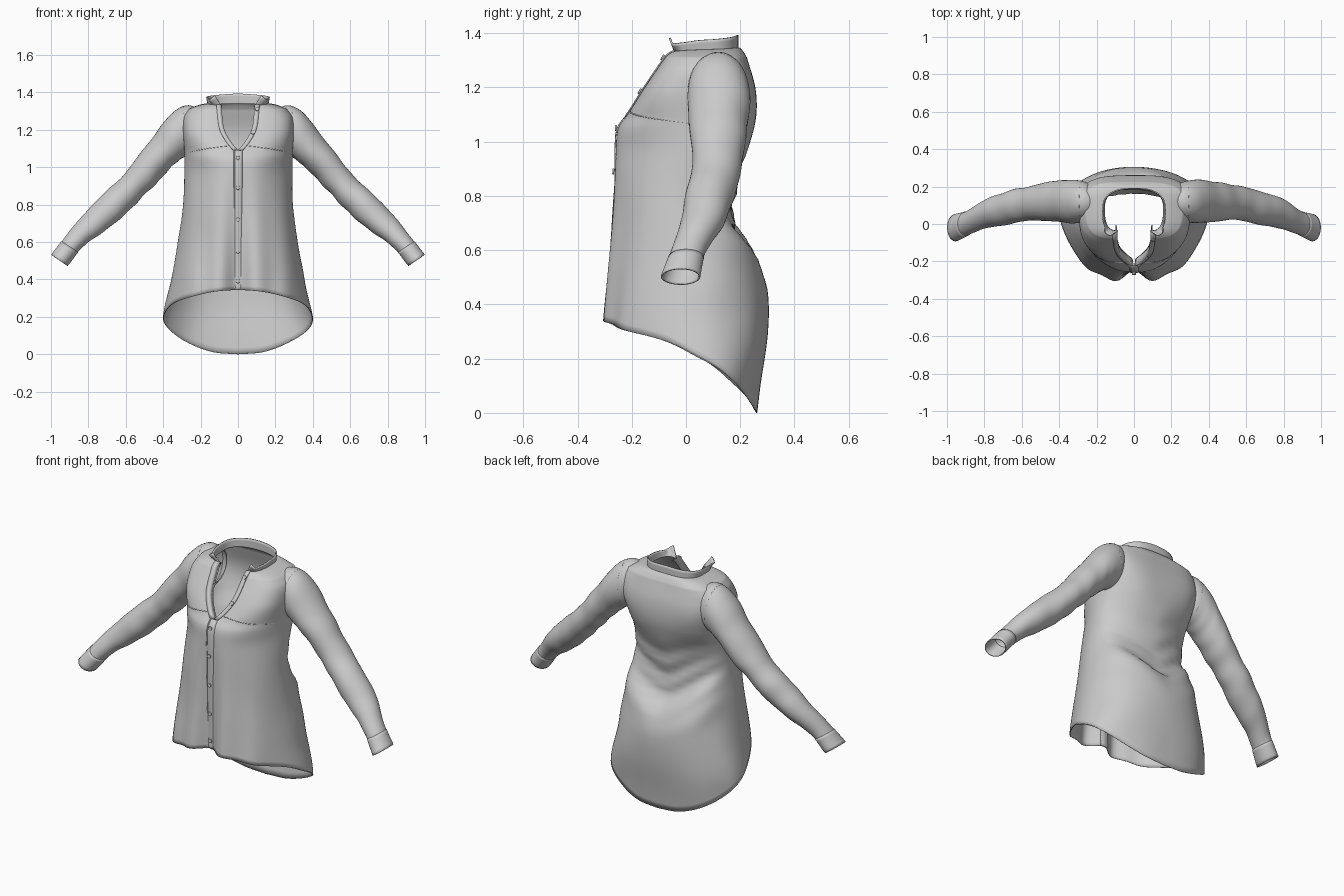
import bpy, bmesh, math
from mathutils import Vector, noise

if "Cube" in bpy.data.objects:
    bpy.data.objects.remove(bpy.data.objects["Cube"])


def interp(t, table):
    """Smooth interpolation of rows (t, a, b, ...)."""
    t = min(max(t, table[0][0]), table[-1][0])
    i = 0
    while i < len(table) - 2 and t > table[i + 1][0]:
        i += 1
    p, q = table[i], table[i + 1]
    o, r = table[max(i - 1, 0)], table[min(i + 2, len(table) - 1)]
    h = q[0] - p[0]
    k = (t - p[0]) / h
    out = []
    for c in range(1, len(p)):
        m0 = (q[c] - o[c]) / (q[0] - o[0]) * h
        m1 = (r[c] - p[c]) / (r[0] - p[0]) * h
        out.append((2*k**3 - 3*k*k + 1) * p[c] + (k**3 - 2*k*k + k) * m0
                   + (3*k*k - 2*k**3) * q[c] + (k**3 - k*k) * m1)
    return out


def sheet(name, rows, thickness=0.005, cut=None):
    """Cloth surface through a grid of points; faces whose centre passes cut are left out."""
    bm = bmesh.new()
    grid = [[bm.verts.new(p) for p in row] for row in rows]
    for a, b in zip(grid, grid[1:]):
        for i in range(len(a) - 1):
            bm.faces.new((a[i], a[i + 1], b[i + 1], b[i]))
    bmesh.ops.remove_doubles(bm, verts=bm.verts, dist=0.0005)
    if cut:
        bmesh.ops.delete(bm, geom=[f for f in bm.faces if cut(f.calc_center_median())], context='FACES')
    bmesh.ops.recalc_face_normals(bm, faces=bm.faces)
    for f in bm.faces:
        f.smooth = True
    me = bpy.data.meshes.new(name)
    bm.to_mesh(me)
    bm.free()
    ob = bpy.data.objects.new(name, me)
    bpy.context.collection.objects.link(ob)
    mod = ob.modifiers.new("cloth", 'SOLIDIFY')
    mod.thickness = thickness
    mod.offset = 0


def seam(name, pts, radius=0.003):
    cu = bpy.data.curves.new(name, 'CURVE')
    cu.dimensions = '3D'
    cu.bevel_depth = radius
    cu.bevel_resolution = 1
    sp = cu.splines.new('POLY')
    sp.points.add(len(pts) - 1)
    for p, q in zip(sp.points, pts):
        p.co = (*q, 1)
    bpy.context.collection.objects.link(bpy.data.objects.new(name, cu))


# Torso profiles by height: half width, side-seam y / front y / back y / neck gap
SIDE = [(0, .40, .06), (.2, .395, .05), (.4, .355, .02), (.6, .315, .0), (.8, .293, .0),
        (1.05, .285, .05), (1.2, .297, .1), (1.27, .29, .11), (1.31, .262, .12)]
FRONT = [(.2, -.335), (.35, -.33), (.5, -.315), (.7, -.297), (.9, -.276), (1.0, -.263),
         (1.05, -.25), (1.1, -.213), (1.2, -.15), (1.31, -.075)]
BACK = [(0, .26), (.1, .272), (.3, .3), (.46, .297), (.55, .26), (.63, .185), (.7, .17),
        (.8, .177), (.9, .197), (1.0, .235), (1.1, .257), (1.2, .253), (1.31, .222)]
GAP = [(1.085, 0), (1.13, .038), (1.2, .075), (1.31, .09)]
HEM = [(0, .345), (.12, .335), (.25, .305), (.4, .26), (.5, .2), (.75, .075), (.9, .013), (1, 0)]


def ring(u, w, m, f, b, x0, p):
    s = max(math.sin(math.pi * u), 0) ** p
    c = math.cos(math.pi * u)
    if c >= 0:
        return x0 + (w - x0) * s, m + (f - m) * c ** p
    return w * s, m + (b - m) * (-c) ** p


def neck(u):
    x, y = ring(u, .16, .08, -.04, .19, .09, .75)
    return Vector((x, y, 1.33 + .016 * u))


def torso(u, s, side=1):
    """u: front edge 0 to back centre 1; s: hem 0, armpit 1, shoulder 2, neck 3."""
    hem = interp(u, HEM)[0]
    z = hem + (1.05 - hem) * s if s < 1 else 1.05 + .26 * min(s - 1, 1)
    w, m = interp(z, SIDE)
    f, gap = interp(z, FRONT)[0], interp(z, GAP)[0]
    # section: pointed low in front, boxy at the shoulders
    up = min(max((z - .95) / .25, 0), 1)
    up = up * up * (3 - 2 * up)
    p = (1.08 if u < .5 else .9) * (1 - up) + .64 * up
    x = ring(u, w, m, f, .2, gap, p)[0]
    # swagged folds hanging across the small of the back
    win = math.sin(math.pi * min(max((z - .4) / .65, 0), 1))
    zc = z - .65 * (math.hypot(x, .05) - .05) * win
    b = interp(zc, BACK)[0]
    y = ring(u, w, m, f, b, gap, p)[1]
    if u > .5:
        y += .01 * win ** 2 * math.sin(zc * 48 + side * x * 9) * math.sin(math.pi * (u - .5)) ** .5
    else:
        # hollow centre front and loose vertical folds
        low = min(max((1.07 - z) / .7, 0), 1)
        y += .07 * low * math.exp(-(x / .09) ** 2)
        y += .012 * low * math.cos(x * 36) * math.cos(math.pi * u)
    n = noise.noise(Vector((side * x * 5, y * 5, z * 4))) * .012 * math.sin(math.pi * u)
    v = Vector((x * (1 + n * 2), y + n, z))
    if s > 2:
        k = s - 2
        q = neck(u)
        v = Vector((v.x + (q.x - v.x) * k, v.y + (q.y - v.y) * k,
                    v.z + (q.z - v.z) * math.sin(k * math.pi / 2)))
    v.x *= side
    return v


# Torso, with open armholes inside the sleeves
NU, NS = 64, 90
rows = []
for j in range(NS + 1):
    s = 3 * (j / NS)
    rows.append([torso(i / NU, s) for i in range(NU + 1)]
                + [torso(1 - i / NU, s, -1) for i in range(1, NU + 1)])
sheet("torso", rows,
      cut=lambda c: abs(c.x) > .24 and ((c.y - .12) / .075) ** 2 + ((c.z - 1.19) / .085) ** 2 < 1)

# Button placket with its stitched edge
V = 1.15
plk = [torso(0, V * j / 50) for j in range(51)]
sheet("placket", [[p + Vector((dx, -.007 + abs(dx) * .3, 0)) for dx in (-.024, -.01, .01, .024)] for p in plk], .006)
seam("placket_stitch", [p + Vector((-.018, -.006, 0)) for p in plk], .002)

# Neckline facings, yoke seams, side seams
for side, tag in ((1, "right"), (-1, "left")):
    band = []
    for j in range(31):
        s = V + (3 - V) * j / 30
        e = torso(0, s, side)
        o = Vector((side * .024, .004, 0))
        band.append([e + Vector((side * .006, .035, -.012)), e + Vector((0, -.004, .003)),
                     e + o + Vector((0, -.007, .004))])
    sheet("neck_facing_" + tag, band)
    seam("yoke_seam_" + tag, [torso(u / 60, 1.25 - .2 * u / 30, side) + Vector((0, -.001, .001))
                              for u in range(0, 29)], .003)
    seam("side_seam_" + tag, [torso(.5, j / 40, side) for j in range(41)], .002)

# Hem stitching
seam("hem_roll", [p + Vector((0, 0, .002)) for p in rows[0]], .0025)

# Stand collar, open at the front
TOP = [(0, 1.383), (.1, 1.362), (.5, 1.376), (1, 1.394)]
line = [(u / 40, 1) for u in range(41)] + [(1 - u / 40, -1) for u in range(1, 41)]
collar = []
for k in (-.15, 0, .35, .7, 1):
    row = []
    for u, side in line:
        p = neck(u)
        z = p.z + (interp(u, TOP)[0] - p.z) * k
        flare = .008 * k + .05 * k * max(0, 1 - u * 4)
        row.append(Vector((side * (p.x + flare * math.sin(math.pi * min(u + .2, 1))),
                           p.y - .02 * k * max(0, 1 - u * 3), z)))
    collar.append(row)
sheet("collar", collar, .007)
seam("collar_seam", [p + Vector((0, 0, .002)) for p in collar[1]], .003)

# Sleeve rings: t, top x z, underside x z, centre y, half depth
ARM = [(0, .2, 1.31, .22, 1.12, .12, .075), (.5, .275, 1.328, .262, 1.07, .12, .105),
       (1, .35, 1.288, .31, 1.045, .12, .113),
       (2, .45, 1.165, .385, .975, .122, .105), (3, .6, .97, .475, .88, .112, .09),
       (4, .72, .858, .585, .765, .093, .084), (5, .84, .73, .72, .66, .055, .075),
       (6, .925, .62, .84, .565, .008, .06), (7, .995, .53, .915, .475, -.02, .068)]


def arm(t, a, side, grow=0.0):
    tx, tz, bx, bz, yc, yh = interp(t, ARM)
    top, bot = Vector((tx, 0, tz)), Vector((bx, 0, bz))
    mid, half = (top + bot) / 2, (top - bot) / 2
    d = half * math.cos(a) + Vector((0, yh * math.sin(a), 0))
    p = mid + Vector((0, yc, 0)) + d
    k = math.sin(math.pi * t / 7)
    wr = noise.noise(Vector((p.x * 8 + side, p.y * 5, p.z * 8))) * .01 * k
    # creases at the elbow and under the arm
    wr += .0015 * k * math.sin(t * 8 + 2 * math.cos(a)) * max(0, -math.cos(a) + .4)
    p += d.normalized() * (wr + grow)
    p.x *= side
    return p


for side, tag in ((1, "right"), (-1, "left")):
    angles = [2 * math.pi * i / 40 for i in range(41)]
    sheet("sleeve_" + tag, [[arm(6.3 * j / 60, a, side) for a in angles] for j in range(61)])
    sheet("cuff_" + tag, [[arm(6.2 + .8 * j / 6, a, side, .002) for a in angles] for j in range(7)], .006)
    seam("armhole_seam_" + tag, [arm(.62, a, side, .001) for a in angles], .002)


# Buttons
def button(name, pos, normal):
    bpy.ops.mesh.primitive_cylinder_add(vertices=20, radius=.011, depth=.007, location=pos)
    ob = bpy.context.object
    ob.name = name
    ob.rotation_euler = Vector(normal).to_track_quat('Z', 'Y').to_euler()
    mod = ob.modifiers.new("round", 'BEVEL')
    mod.width = .002
    mod.segments = 2


for i, z in enumerate((.39, .55, .72, .89, 1.05)):
    p = min(plk, key=lambda q: abs(q.z - z))
    button("front_button_%d" % i, (0, p.y - .012, z), (0, -1, .05))
for i, s in enumerate((1.5, 1.98)):
    p = torso(0, s)
    button("neck_button_%d" % i, (p.x + .013, p.y - .008, p.z + .006), (0, -.85, .5))
